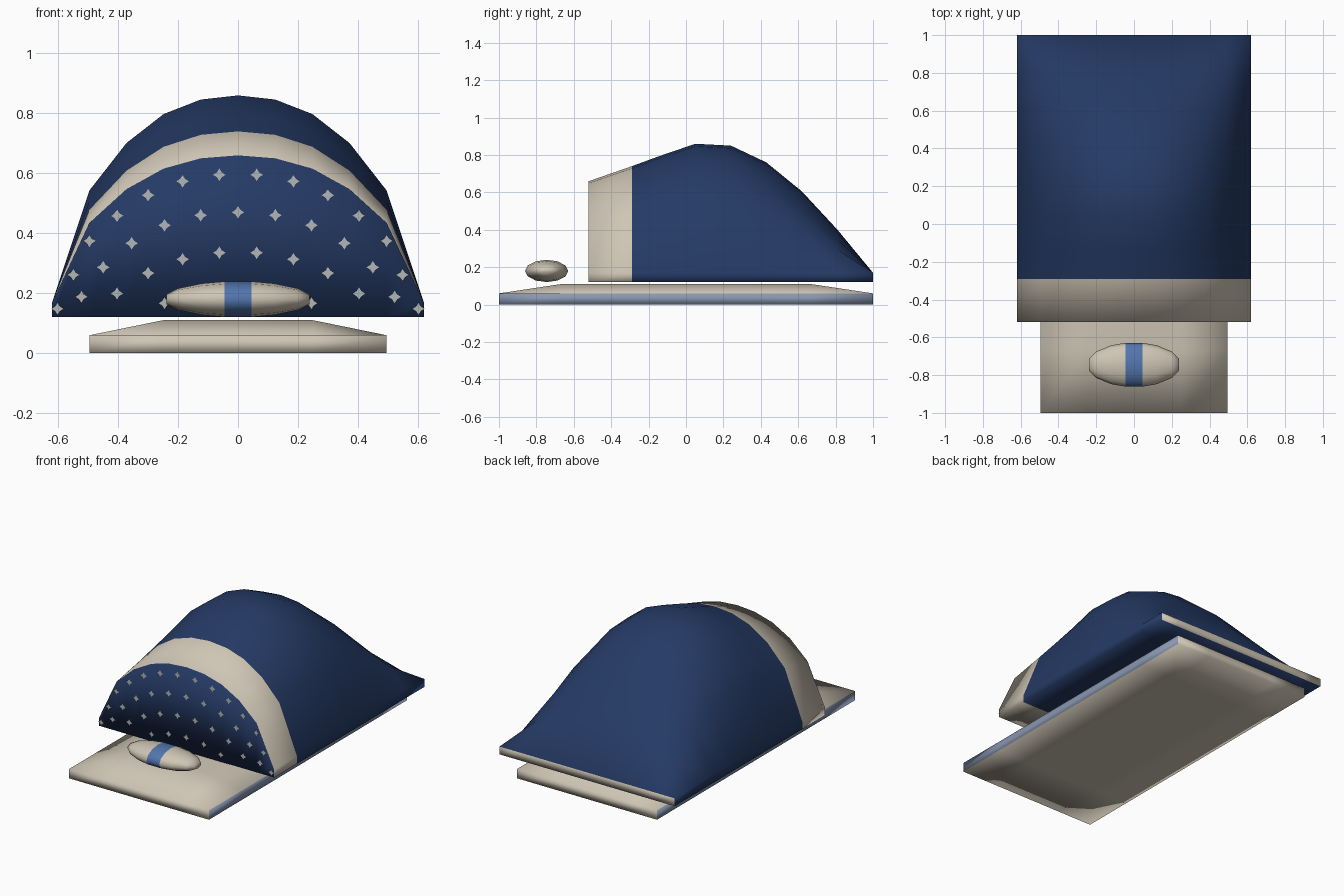
import bpy
import bmesh
import math
from mathutils import Vector
from mathutils.bvhtree import BVHTree

cube = bpy.data.objects.get("Cube")
if cube:
    bpy.data.objects.remove(cube, do_unlink=True)


def material(name, rgb):
    m = bpy.data.materials.new(name)
    m.use_nodes = True
    m.diffuse_color = (*rgb, 1)
    m.node_tree.nodes["Principled BSDF"].inputs["Base Color"].default_value = (*rgb, 1)
    return m


NAVY = material("navy fabric", (0.018, 0.042, 0.13))
CREAM = material("cream fabric", (0.62, 0.56, 0.46))
STRIPE = material("mid blue stripe", (0.085, 0.18, 0.42))
EDGE = material("grey blue edge", (0.25, 0.31, 0.44))
DOT = material("pale grey dots", (0.45, 0.47, 0.47))


def finish(name, bm, mats, rule=None):
    """Turn a bmesh into a smooth object, colouring faces by the rule."""
    bmesh.ops.recalc_face_normals(bm, faces=bm.faces)
    for f in bm.faces:
        f.smooth = True
        f.material_index = rule(f) if rule else 0
    mesh = bpy.data.meshes.new(name)
    bm.to_mesh(mesh)
    bm.free()
    for m in mats:
        mesh.materials.append(m)
    ob = bpy.data.objects.new(name, mesh)
    bpy.context.collection.objects.link(ob)
    return ob


def slab(xs, ys, top, bottom):
    """Closed grid slab: a shaped top, a flat bottom and side walls."""
    bm = bmesh.new()
    nx, ny = len(xs), len(ys)
    up = [[bm.verts.new((x, y, top(i, j))) for j, y in enumerate(ys)] for i, x in enumerate(xs)]
    low = [[bm.verts.new((x, y, bottom)) for y in ys] for x in xs]
    for grid in (up, low):
        for i in range(nx - 1):
            for j in range(ny - 1):
                bm.faces.new((grid[i][j], grid[i + 1][j], grid[i + 1][j + 1], grid[i][j + 1]))
    rim = [(i, 0) for i in range(nx - 1)] + [(nx - 1, j) for j in range(ny - 1)]
    rim += [(i, ny - 1) for i in range(nx - 1, 0, -1)] + [(0, j) for j in range(ny - 1, 0, -1)]
    for (a, b), (c, d) in zip(rim, rim[1:] + rim[:1]):
        bm.faces.new((low[a][b], low[c][d], up[c][d], up[a][b]))
    return bm


# Mattress: thin slab with a raised middle and tinted long edges
mat_x = [-0.495, -0.25, 0, 0.25, 0.495]
mat_y = [-1 + k / 3 for k in range(7)]


def mat_top(i, j):
    return 0.06 if i in (0, 4) or j in (0, 6) else 0.11


def long_edge(f):
    return int(abs(f.calc_center_median().x) > 0.49)


finish("mattress", slab(mat_x, mat_y, mat_top, 0), [CREAM, EDGE], long_edge)

# Blanket: arched cross-section scaled along the length
half = [1, 0.98, 0.91, 0.77, 0.54, 0]
arch = half[:0:-1] + half
bl_x = [-0.62 + 0.124 * k for k in range(11)]
bl_y = [-0.52, -0.29, -0.14, 0.05, 0.24, 0.43, 0.62, 0.81, 1]
rise = [0.49, 0.57, 0.625, 0.69, 0.68, 0.59, 0.435, 0.23, 0]


def blanket_top(i, j):
    return 0.17 + rise[j] * arch[i]


def band(f):
    y = f.calc_center_median().y
    return int(y > 0.99 or -0.515 < y < -0.29)


bm = slab(bl_x, bl_y, blanket_top, 0.12)
tree = BVHTree.FromBMesh(bm)
finish("blanket", bm, [NAVY, CREAM], band)

# Dots: small four-pointed stars laid on the blanket
dots = bmesh.new()


def star(p, normal, size=0.021):
    n = normal.normalized()
    side = Vector((0, 1, 0)).cross(n)
    side = side.normalized() if side.length > 0.1 else Vector((1, 0, 0))
    fwd = n.cross(side)
    ring = []
    for k in range(8):
        r = size * (0.55 if k % 2 else 1)
        a = k * math.pi / 4
        ring.append(dots.verts.new(p + n * 0.004 + (side * math.cos(a) + fwd * math.sin(a)) * r))
    dots.faces.new(ring)


def rise_at(y):
    for j in range(len(bl_y) - 1):
        if y <= bl_y[j + 1]:
            t = (y - bl_y[j]) / (bl_y[j + 1] - bl_y[j])
            return rise[j] + t * (rise[j + 1] - rise[j])


def along(y, distance):
    """Point on the arch at a given arc length from the ridge."""
    h, left = rise_at(y), abs(distance)
    for k in range(5):
        a = Vector((0.124 * k, y, 0.17 + h * half[k]))
        b = Vector((0.124 * (k + 1), y, 0.17 + h * half[k + 1]))
        if left <= (b - a).length:
            p = a.lerp(b, left / (b - a).length)
            p.x = math.copysign(p.x, distance)
            return p
        left -= (b - a).length
    return None


STEP = 0.125
for row in range(10):
    y = 0.94 - row * 0.128
    for k in range(-9, 10):
        p = along(y, (k + (0 if row % 2 else 0.5)) * STEP)
        if p:
            spot, normal, _, _ = tree.find_nearest(p)
            star(spot, normal)

# The same dots follow the arch down the front face
for row in range(4):
    for k in range(-9, 10):
        p = along(-0.52, (k + (0 if row % 2 else 0.5)) * STEP)
        if p:
            p.z -= 0.06 + 0.13 * row
            if p.z > 0.145:
                star(p, Vector((0, -1, 0)))

for f in dots.faces:
    f.normal_update()
mesh = bpy.data.meshes.new("blanket_dots")
dots.to_mesh(mesh)
dots.free()
mesh.materials.append(DOT)
bpy.context.collection.objects.link(bpy.data.objects.new("blanket_dots", mesh))

# Pillow: lofted elliptical rings with a stripe round the middle
bm = bmesh.new()
side_rings = [(0.045, 0.99), (0.12, 0.88), (0.2, 0.6), (0.238, 0.28)]
rings = [(-x, r) for x, r in side_rings[::-1]] + side_rings
SIDES = 12
loops = []
for x, r in rings:
    angles = [2 * math.pi * k / SIDES for k in range(SIDES)]
    loops.append([bm.verts.new((x, -0.745 + 0.117 * r * math.cos(a), 0.18 + 0.06 * r * math.sin(a)))
                  for a in angles])
for a, b in zip(loops, loops[1:]):
    for k in range(SIDES):
        n = (k + 1) % SIDES
        bm.faces.new((a[k], a[n], b[n], b[k]))
bm.faces.new(loops[0])
bm.faces.new(loops[-1])
finish("pillow", bm, [CREAM, STRIPE], lambda f: int(abs(f.calc_center_median().x) < 0.04))
